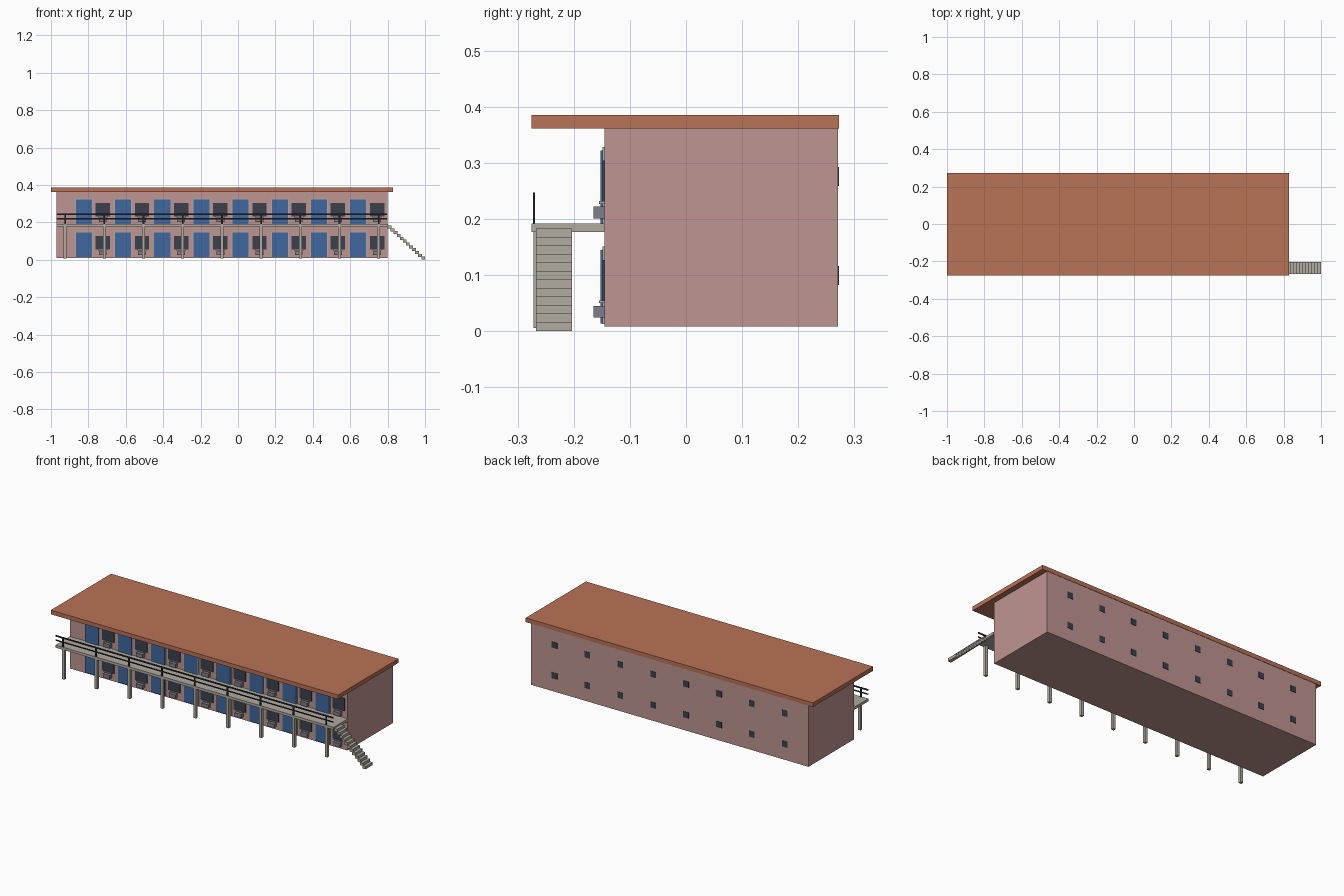
import bpy
import bmesh
from mathutils import Matrix, Vector

cube = bpy.data.objects.get("Cube")
if cube:
    bpy.data.objects.remove(cube, do_unlink=True)


def material(name, rgb):
    m = bpy.data.materials.new(name)
    m.use_nodes = True
    m.diffuse_color = (*rgb, 1)
    bsdf = next(n for n in m.node_tree.nodes if n.type == 'BSDF_PRINCIPLED')
    bsdf.inputs["Base Color"].default_value = (*rgb, 1)
    return m


PINK = material("pink wall", (0.52, 0.30, 0.285))
ROOF = material("terracotta roof", (0.48, 0.168, 0.095))
BLUE = material("blue door", (0.05, 0.14, 0.35))
GLASS = material("dark glass", (0.042, 0.051, 0.076))
CONCRETE = material("concrete", (0.44, 0.41, 0.355))
METAL = material("dark metal", (0.02, 0.021, 0.03))
GREY = material("grey unit", (0.21, 0.21, 0.26))


def boxes(name, mat, spans):
    """One object made of boxes, each given as x, y and z ranges."""
    bm = bmesh.new()
    for span in spans:
        lo, hi = (Vector(c) for c in zip(*span))
        place = Matrix.Translation((lo + hi) / 2) @ Matrix.Diagonal((*(hi - lo), 1))
        bmesh.ops.create_cube(bm, size=1, matrix=place)
    mesh = bpy.data.meshes.new(name)
    bm.to_mesh(mesh)
    bm.free()
    mesh.materials.append(mat)
    obj = bpy.data.objects.new(name, mesh)
    bpy.context.collection.objects.link(obj)
    return obj


def around(center, width):
    return center - width / 2, center + width / 2


PITCH = 0.2095
FLOOR = 0.177
WALL = -0.145
LEFT, RIGHT = -0.97, 0.798
rooms = [(-0.824 + PITCH * i, FLOOR * f) for i in range(8) for f in range(2)]

# Main block and flat roof
boxes("building_walls", PINK, [((LEFT, RIGHT), (WALL, 0.271), (0.008, 0.361))])
boxes("roof", ROOF, [((-1, 0.83), (-0.275, 0.273), (0.361, 0.385))])

# Room doors with their surrounds
boxes("door_frames", CONCRETE,
      [(around(x, 0.096), (-0.1485, WALL), (z + 0.013, z + 0.151)) for x, z in rooms])
boxes("doors", BLUE,
      [(around(x, 0.086), (-0.152, WALL), (z + 0.014, z + 0.145)) for x, z in rooms])

# Front windows, sills and air conditioners
WIN = 0.101
boxes("front_windows", GLASS,
      [(around(x + WIN, 0.077), (-0.149, WALL), (z + 0.054, z + 0.127)) for x, z in rooms])
boxes("window_sills", CONCRETE,
      [(around(x + WIN, 0.05), (-0.155, WALL), (z + 0.05, z + 0.055)) for x, z in rooms])
boxes("air_conditioners", GREY,
      [(around(x + WIN, 0.042), (-0.165, WALL), (z + 0.024, z + 0.045)) for x, z in rooms])

# Small windows on the back wall
boxes("back_windows", GLASS,
      [(around(x + 0.005, 0.035), (0.27, 0.273), around(z + 0.099, 0.034)) for x, z in rooms])

# Walkway on columns
columns = [-0.924 + PITCH * i for i in range(9)]
boxes("walkway_deck", CONCRETE, [((LEFT, 0.802), (-0.275, WALL), (0.177, 0.192))])
boxes("columns", CONCRETE,
      [(around(x, 0.016), (-0.272, -0.256), (0.006, 0.178)) for x in columns])

# Railing
RAIL_Y = (-0.273, -0.269)
boxes("railing_posts", METAL,
      [(around(x, 0.009), RAIL_Y, (0.19, 0.247)) for x in columns])
boxes("railing_bars", METAL,
      [((LEFT, RIGHT), RAIL_Y, around(z, h)) for z, h in ((0.2435, 0.008), (0.219, 0.006))])

# Stairs at the left end of the walkway
boxes("stairs", CONCRETE,
      [((0.8 + 0.01636 * i, 0.82 + 0.01636 * i), (-0.267, -0.203),
        (0.1665 - 0.01513 * i, 0.183 - 0.01513 * i)) for i in range(12)])
